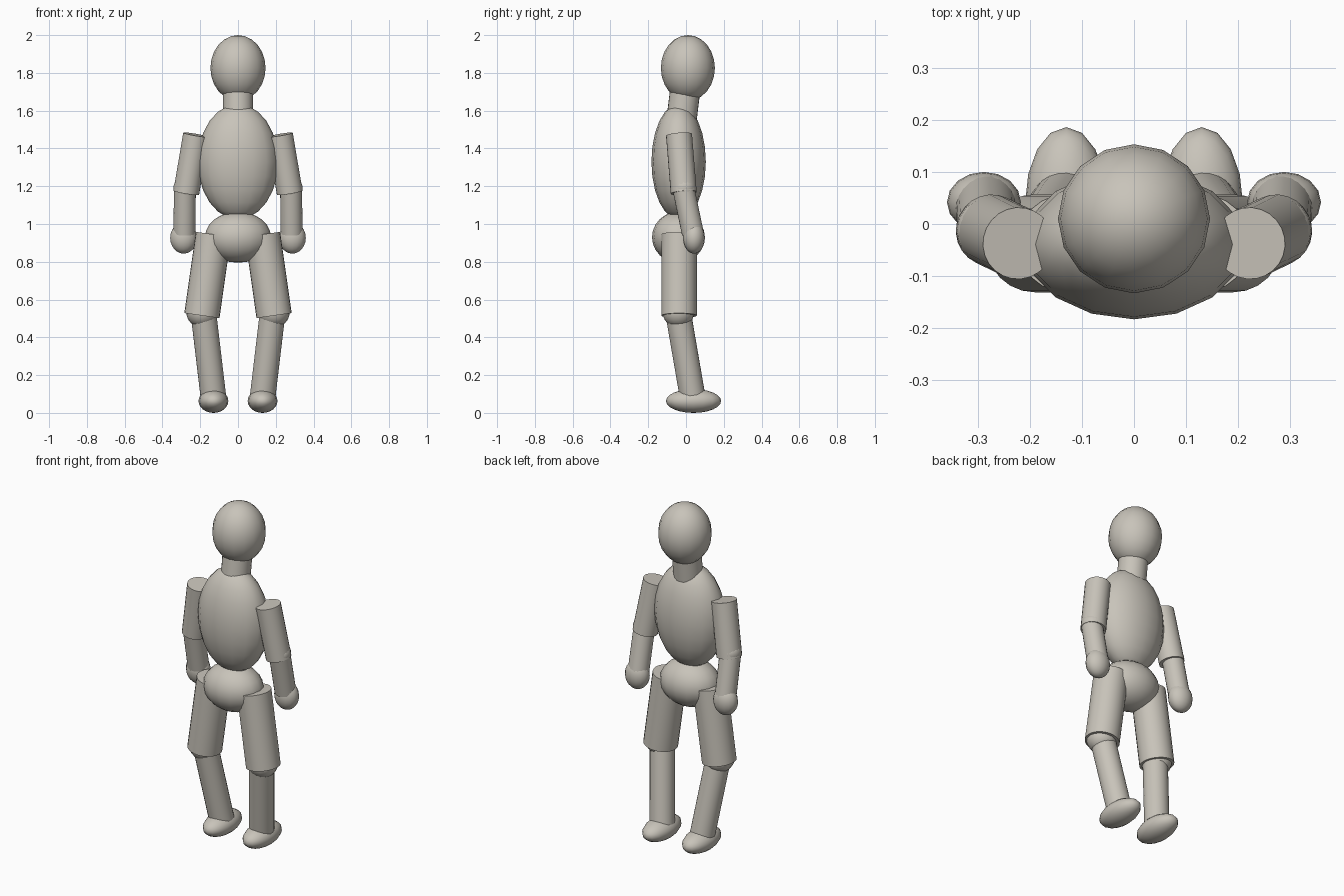
import bpy
import math
from mathutils import Vector

if "Cube" in bpy.data.objects:
    bpy.data.objects.remove(bpy.data.objects["Cube"])

# One plain clay colour for the whole mannequin
clay = bpy.data.materials.new("warm_grey_clay")
clay.diffuse_color = (0.58, 0.55, 0.49, 1.0)
clay.use_nodes = True
clay.node_tree.nodes["Principled BSDF"].inputs["Base Color"].default_value = clay.diffuse_color


def finish(name, angle):
    ob = bpy.context.object
    ob.name = name
    ob.data.materials.append(clay)
    bpy.ops.object.shade_smooth_by_angle(angle=math.radians(angle))
    return ob


def ellipsoid(name, center, radii):
    """Rounded body mass with separate radii along x, y and z."""
    bpy.ops.mesh.primitive_uv_sphere_add(segments=16, ring_count=12, radius=1, location=center)
    bpy.context.object.scale = radii
    bpy.ops.object.transform_apply(location=False, rotation=False, scale=True)
    return finish(name, 80)


def limb(name, top, bottom, radius):
    """Straight cylinder running between two points."""
    a, b = Vector(top), Vector(bottom)
    axis = a - b
    bpy.ops.mesh.primitive_cylinder_add(vertices=24, radius=radius, depth=axis.length,
                                        location=(a + b) / 2)
    ob = bpy.context.object
    ob.rotation_euler = axis.to_track_quat('Z', 'Y').to_euler()
    return finish(name, 40)


# Head, neck and trunk
ellipsoid("head", (0, 0.01, 1.826), (0.146, 0.143, 0.174))
limb("neck", (0, -0.003, 1.72), (0, -0.03, 1.50), 0.08)
ellipsoid("torso", (0, -0.039, 1.33), (0.213, 0.144, 0.305))
ellipsoid("pelvis", (0, -0.04, 0.93), (0.175, 0.14, 0.135))

# Arms and legs on both sides
for side, s in (("left", -1), ("right", 1)):
    # Arm
    limb(side + "_upper_arm", (s * 0.222, -0.037, 1.472), (s * 0.274, -0.012, 1.165), 0.069)
    ellipsoid(side + "_elbow", (s * 0.278, -0.012, 1.19), (0.064, 0.064, 0.064))
    limb(side + "_forearm", (s * 0.281, -0.012, 1.18), (s * 0.284, 0.036, 0.95), 0.058)
    ellipsoid(side + "_hand", (s * 0.288, 0.042, 0.926), (0.071, 0.058, 0.083))
    # Leg
    limb(side + "_thigh", (s * 0.13, -0.037, 0.945), (s * 0.191, -0.037, 0.515), 0.094)
    ellipsoid(side + "_knee", (s * 0.19, -0.04, 0.535), (0.084, 0.084, 0.084))
    limb(side + "_shin", (s * 0.182, -0.04, 0.52), (s * 0.131, 0.034, 0.09), 0.068)
    ellipsoid(side + "_foot", (s * 0.13, 0.04, 0.063), (0.079, 0.146, 0.063))
